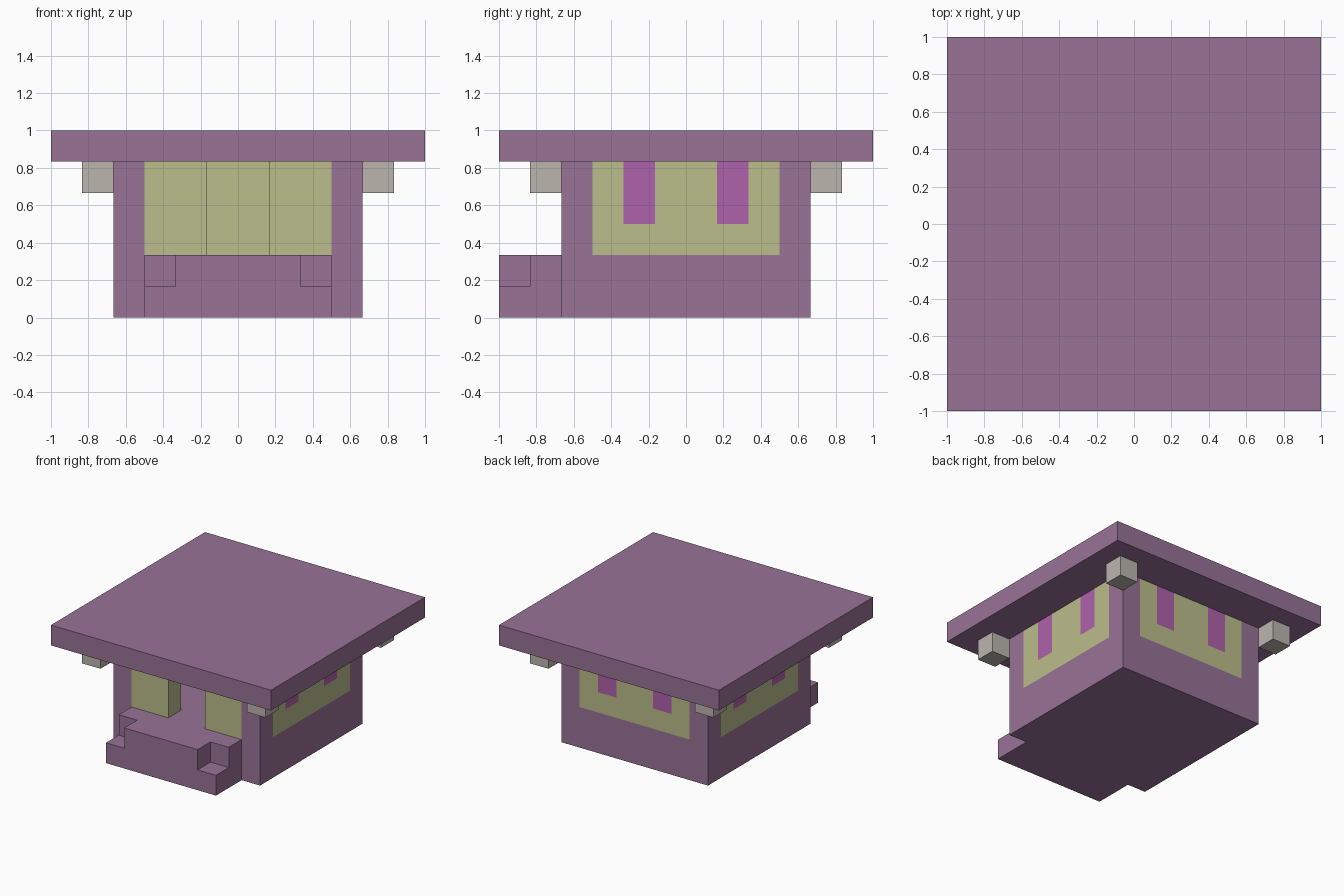
import bpy, bmesh
from mathutils import Matrix, Vector

U = 1 / 6  # one building block

cube = bpy.data.objects.get("Cube")
if cube:
    bpy.data.objects.remove(cube, do_unlink=True)


def material(name, rgb):
    col = [((c / 255 + 0.055) / 1.055) ** 2.4 for c in rgb] + [1]
    m = bpy.data.materials.new(name)
    m.use_nodes = True
    m.diffuse_color = col
    m.node_tree.nodes["Principled BSDF"].inputs["Base Color"].default_value = col
    return m


purple = material("purple timber", (152, 115, 151))
olive = material("olive plaster", (187, 189, 139))
magenta = material("magenta glass", (175, 98, 170))
grey = material("grey stone", (187, 181, 174))


def box(name, lo, hi, *mats):
    """Box between two corners, given in blocks."""
    lo, hi = Vector(lo) * U, Vector(hi) * U
    bm = bmesh.new()
    bmesh.ops.create_cube(bm, size=1, matrix=Matrix.LocRotScale((lo + hi) / 2, None, hi - lo))
    me = bpy.data.meshes.new(name)
    bm.to_mesh(me)
    bm.free()
    for m in mats:
        me.materials.append(m)
    ob = bpy.data.objects.new(name, me)
    bpy.context.collection.objects.link(ob)
    return ob


def combine(ob, tool, operation):
    """Apply a boolean and remove its tool object."""
    mod = ob.modifiers.new("bool", "BOOLEAN")
    mod.object, mod.operation, mod.solver = tool, operation, "EXACT"
    bpy.context.view_layer.objects.active = ob
    bpy.ops.object.modifier_apply(modifier=mod.name)
    bpy.data.objects.remove(tool, do_unlink=True)


# House body with porch, hollow room, doorway and stepped porch corners
house = box("house_body", (-4, -4, 0), (4, 4, 5), purple, olive, magenta)
combine(house, box("porch", (-3, -6, 0), (3, -3, 2)), "UNION")
combine(house, box("room", (-3, -3, 2), (3, 3, 6)), "DIFFERENCE")
combine(house, box("doorway", (-1, -7, 2), (1, -2, 6)), "DIFFERENCE")
for s in (-1, 1):
    xs = sorted((2 * s, 4 * s))
    combine(house, box("notch", (xs[0], -7, 1), (xs[1], -5, 3)), "DIFFERENCE")

# Cut the wall faces along panel and window outlines
bm = bmesh.new()
bm.from_mesh(house.data)
cuts = [(axis, s * d) for axis in (0, 1) for s in (-1, 1) for d in (1, 2, 3)]
for axis, d in cuts + [(2, 2), (2, 3)]:
    normal = Vector((0, 0, 0))
    normal[axis] = 1
    bmesh.ops.bisect_plane(bm, geom=bm.verts[:] + bm.edges[:] + bm.faces[:],
                           dist=1e-5, plane_co=normal * d * U, plane_no=normal)

# Paint plaster panels and windows; corner posts and base stay timber
for f in bm.faces:
    c = f.calc_center_median() / U
    near = min(abs(c.x), abs(c.y))
    f.material_index = 0
    if c.z > 2.1 and near < 2.99 and abs(f.normal.z) < 0.5:
        window = c.z > 3 and 1.01 < near < 2 and c.y > -2.9
        f.material_index = 2 if window else 1
bmesh.ops.dissolve_limit(bm, angle_limit=0.01, verts=bm.verts[:], edges=bm.edges[:],
                         delimit={"MATERIAL"})
bm.to_mesh(house.data)
bm.free()

# Flat overhanging roof
box("roof", (-6, -6, 5), (6, 6, 6), purple)

# Lantern under each roof corner
for sx, side in ((-1, "right"), (1, "left")):
    for sy, end in ((-1, "front"), (1, "back")):
        x, y = sorted((4 * sx, 5 * sx)), sorted((4 * sy, 5 * sy))
        box(f"lantern_{end}_{side}", (x[0], y[0], 4), (x[1], y[1], 5), grey)
